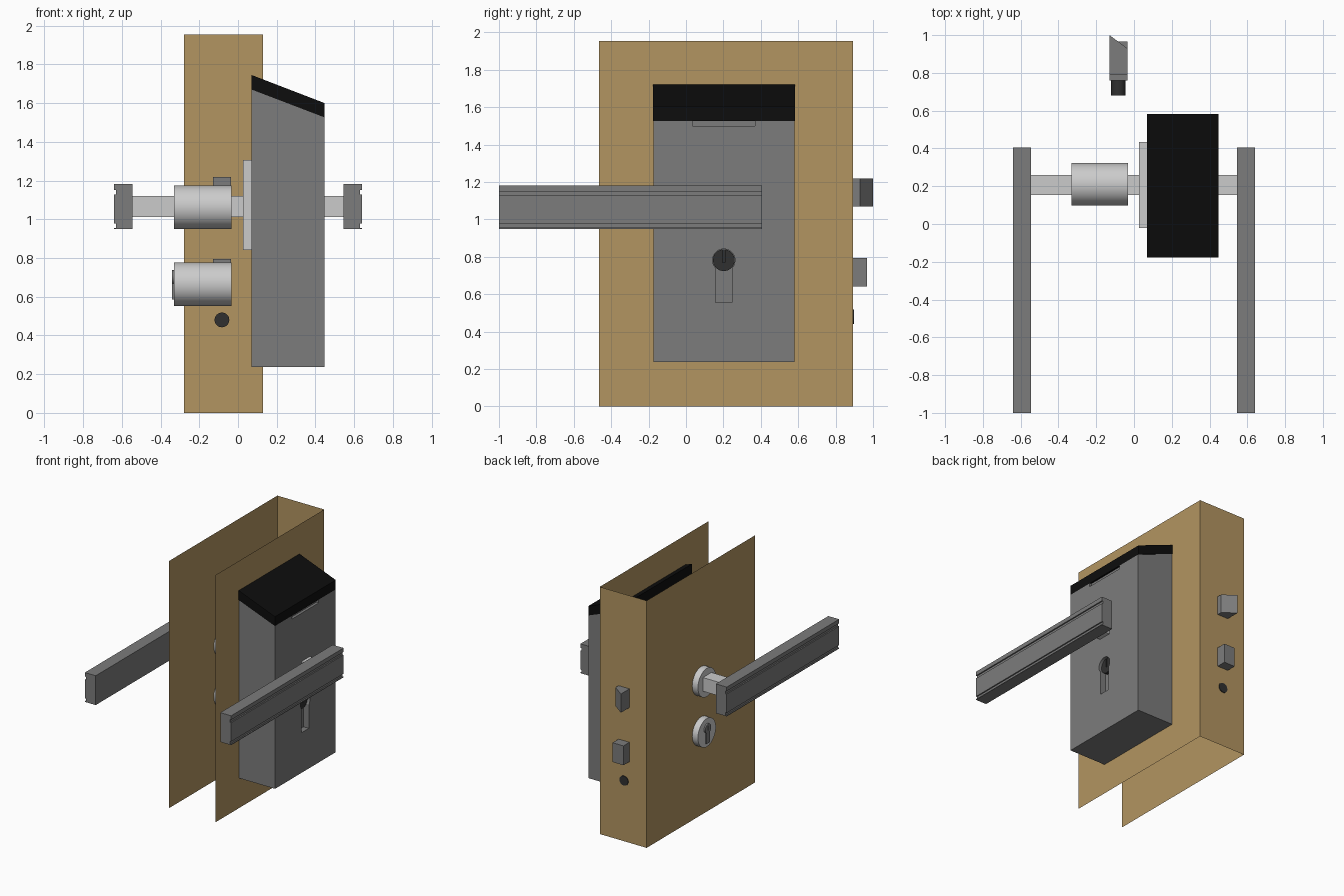
import bpy, bmesh, math
from mathutils import Vector

if "Cube" in bpy.data.objects:
    bpy.data.objects.remove(bpy.data.objects["Cube"])


def material(name, rgb):
    m = bpy.data.materials.new(name)
    m.diffuse_color = (*rgb, 1)
    m.use_nodes = True
    m.node_tree.nodes["Principled BSDF"].inputs["Base Color"].default_value = m.diffuse_color
    return m


WOOD = material("wood", (0.45, 0.30, 0.12))
BLACK = material("black", (0.004, 0.004, 0.004))
DARK = material("dark_metal", (0.03, 0.03, 0.03))
STEEL = material("steel", (0.52, 0.52, 0.52))
GREY = material("grey_metal", (0.2, 0.2, 0.2))


def finish(name, bm, mat):
    bmesh.ops.recalc_face_normals(bm, faces=bm.faces)
    me = bpy.data.meshes.new(name)
    bm.to_mesh(me)
    bm.free()
    ob = bpy.data.objects.new(name, me)
    bpy.context.collection.objects.link(ob)
    if mat:
        me.materials.append(mat)
    return ob


def prism(name, pts, offset, mat):
    """Extrude a closed 3D outline along an offset."""
    bm = bmesh.new()
    face = bm.faces.new([bm.verts.new(p) for p in pts])
    out = bmesh.ops.extrude_face_region(bm, geom=[face], use_keep_orig=True)
    verts = [v for v in out["geom"] if isinstance(v, bmesh.types.BMVert)]
    bmesh.ops.translate(bm, verts=verts, vec=Vector(offset))
    return finish(name, bm, mat)


def box(name, x, y, z, mat):
    pts = [(x[0], y[0], z[0]), (x[0], y[1], z[0]), (x[0], y[1], z[1]), (x[0], y[0], z[1])]
    return prism(name, pts, (x[1] - x[0], 0, 0), mat)


def smooth(ob):
    bpy.ops.object.select_all(action='DESELECT')
    bpy.context.view_layer.objects.active = ob
    ob.select_set(True)
    bpy.ops.object.shade_smooth_by_angle()


def rod(name, x, y, z, r, mat, n=48):
    pts = [(x[0], y + r * math.cos(2 * math.pi * i / n), z + r * math.sin(2 * math.pi * i / n))
           for i in range(n)]
    ob = prism(name, pts, (x[1] - x[0], 0, 0), mat)
    smooth(ob)
    return ob


def cut(ob, cutter):
    mod = ob.modifiers.new("cut", 'BOOLEAN')
    mod.object = cutter
    mod.operation = 'DIFFERENCE'
    mod.solver = 'EXACT'
    cutter.hide_render = True
    cutter.hide_viewport = True


def keyhole(name, x0, depth, y, zc, r, half, bottom, mat):
    """Round head with a straight narrow leg, extruded along x."""
    a = math.asin(half / r)
    pts = []
    for i in range(21):
        t = -math.pi / 2 + a + (2 * math.pi - 2 * a) * i / 20
        pts.append((x0, y + r * math.cos(t), zc + r * math.sin(t)))
    pts += [(x0, y - half, bottom), (x0, y + half, bottom)]
    ob = prism(name, pts, (depth, 0, 0), mat)
    smooth(ob)
    return ob


AY, AZ = 0.207, 1.065   # spindle axis

# Door section: two skins and the edge, open elsewhere
bm = bmesh.new()
path = [(-0.28, -0.465), (-0.28, 0.892), (0.13, 0.892), (0.13, -0.465)]
cols = [(bm.verts.new((x, y, 0)), bm.verts.new((x, y, 1.955))) for x, y in path]
for a, b in zip(cols, cols[1:]):
    bm.faces.new((a[0], b[0], b[1], a[1]))
finish("door", bm, WOOD)

# Lock housing with sloping top, shallow notch under the cap and keyhole pocket
prism("housing", [(0.07, -0.175, 0.238), (0.447, -0.175, 0.238),
                  (0.447, -0.175, 1.526), (0.07, -0.175, 1.67)], (0, 0.755, 0), GREY)
housing = bpy.data.objects["housing"]
cut(housing, box("notch_cutter", (0.425, 0.5), (0.035, 0.37), (1.5, 1.6), None))
cut(housing, keyhole("pocket_cutter", 0.40, 0.1, 0.202, 0.782, 0.06, 0.045, 0.555, None))

# Black cap lying on the slope
prism("cap", [(0.07, -0.177, 1.67), (0.447, -0.177, 1.526),
              (0.447, -0.177, 1.6), (0.07, -0.177, 1.745)], (0, 0.76, 0), BLACK)

# Key barrel seen in the pocket, with a key slot
barrel = rod("key_barrel", (0.38, 0.425), 0.202, 0.782, 0.058, DARK)
cut(barrel, box("slot_cutter", (0.405, 0.5), (0.196, 0.208), (0.77, 0.85), None))

# Backing plate and square spindle
box("backing_plate", (0.027, 0.07), (-0.022, 0.435), (0.84, 1.307), STEEL)
box("spindle", (-0.55, 0.55), (AY - 0.053, AY + 0.053), (AZ - 0.054, AZ + 0.054), STEEL)

# Lever handles, mirrored, with two shallow grooves on the outer face
for s, name in ((-1, "left_lever"), (1, "right_lever")):
    o, d = 0.64, 0.63
    prof = [(0.545, 0.95), (o, 0.95), (o, 0.956), (d, 0.956), (d, 0.978), (o, 0.978),
            (o, 1.127), (d, 1.127), (d, 1.15), (o, 1.15), (o, 1.182), (0.545, 1.182)]
    prism(name, [(s * x, -1, z) for x, z in prof], (0, 1.405, 0), GREY)

# Round escutcheons on the other side
for name, z in (("handle_rose", AZ - 0.003), ("key_rose", 0.665)):
    rod(name, (-0.33, -0.033), AY + 0.003, z, 0.112, STEEL)
core = keyhole("lock_core", -0.342, 0.05, AY + 0.003, 0.70, 0.037, 0.02, 0.585, GREY)
cut(core, box("core_slot_cutter", (-0.4, -0.334), (0.206, 0.214), (0.685, 0.72), None))

# Latch with bevelled tip, dead bolt and round pin on the door edge
prism("latch", [(-0.13, 0.79, 1.07), (-0.035, 0.79, 1.07), (-0.035, 0.93, 1.07),
                (-0.13, 1.0, 1.07)], (0, 0, 0.148), GREY)
box("dead_bolt", (-0.13, -0.035), (0.76, 0.967), (0.642, 0.795), GREY)
n = 32
pin = prism("edge_pin", [(-0.083 + 0.038 * math.cos(2 * math.pi * i / n), 0.68,
                          0.48 + 0.038 * math.sin(2 * math.pi * i / n)) for i in range(n)],
            (0, 0.217, 0), DARK)
smooth(pin)
